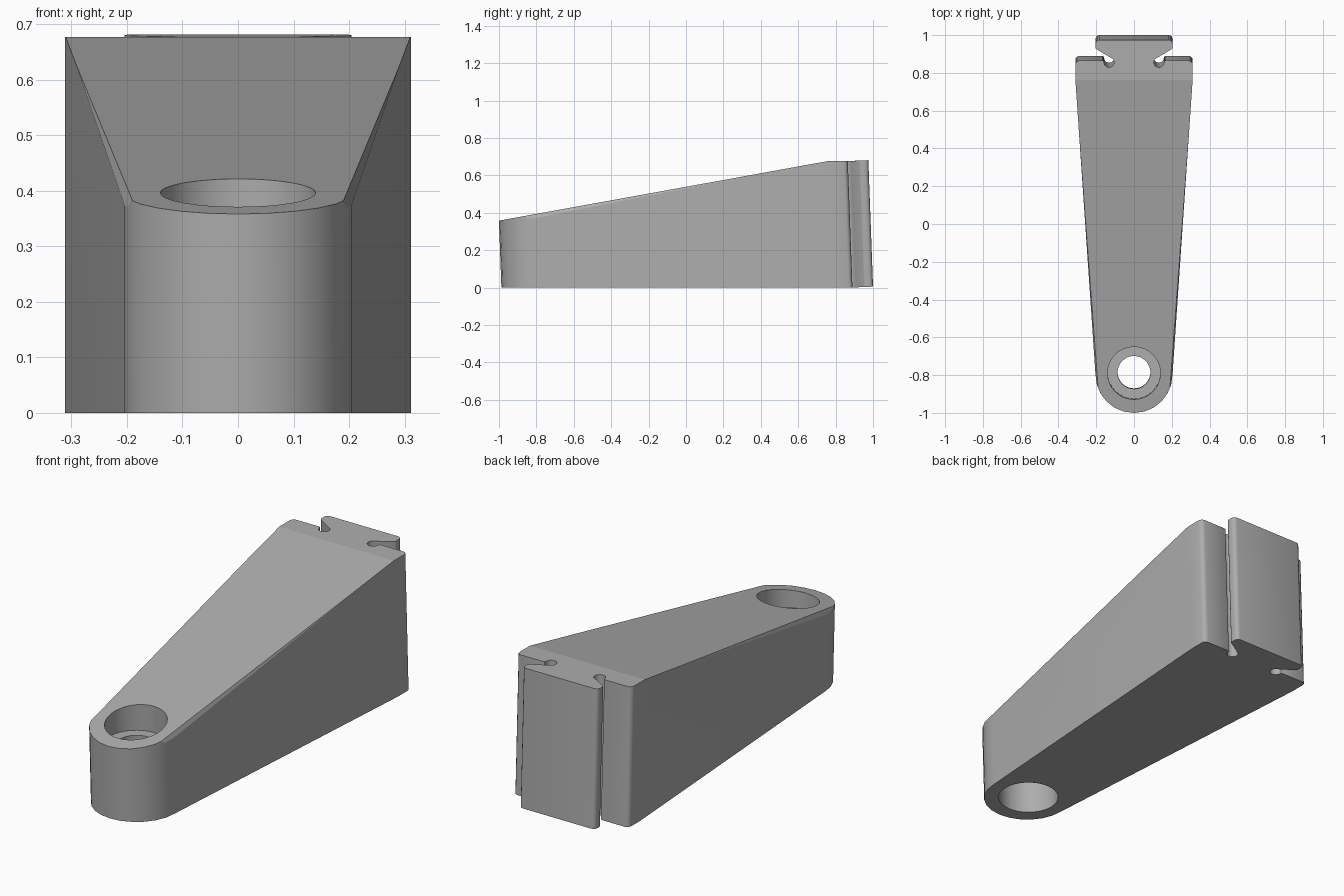
import bpy, bmesh, math
from mathutils import Vector

cube = bpy.data.objects.get("Cube")
if cube:
    bpy.data.objects.remove(cube, do_unlink=True)

LEAN = -0.037      # the upright walls lean slightly forward
TOP = 0.677

grey = bpy.data.materials.new("mid grey")
grey.use_nodes = True
colour = (0.42, 0.42, 0.42, 1)
grey.diffuse_color = colour
grey.node_tree.nodes["Principled BSDF"].inputs["Base Color"].default_value = colour


def lean(bm):
    for v in bm.verts:
        v.co.y += LEAN * v.co.z


def to_object(bm, name):
    bmesh.ops.recalc_face_normals(bm, faces=bm.faces)
    mesh = bpy.data.meshes.new(name)
    bm.to_mesh(mesh)
    bm.free()
    obj = bpy.data.objects.new(name, mesh)
    bpy.context.collection.objects.link(obj)
    mesh.materials.append(grey)
    return obj


def arc(cx, cy, r, start, end, steps):
    angles = [math.radians(start + (end - start) * i / steps) for i in range(steps + 1)]
    return [(cx + r * math.cos(a), cy + r * math.sin(a)) for a in angles]


def slice_off(bm, point, normal):
    """Cut away everything on the normal side and close the cut."""
    geom = bm.verts[:] + bm.edges[:] + bm.faces[:]
    bmesh.ops.bisect_plane(bm, geom=geom, dist=1e-5, plane_co=point,
                           plane_no=normal, clear_outer=True)
    rim = [e for e in bm.edges if e.is_boundary]
    bmesh.ops.holes_fill(bm, edges=rim, sides=0)


# Half outline: round nose, tapering side, back shoulder, keyhole, dovetail
half = arc(0, -0.783, 0.204, -90, 0, 6)
half += [(0.311, 0.797)]
half += arc(0.289, 0.868, 0.022, 0, 90, 3)
half += arc(0.167, 0.882, 0.008, 90, 180, 2)
half += arc(0.132, 0.881, 0.027, 0, -220, 8)
half += [(0.128, 0.908)]
half += arc(0.188, 0.962, 0.016, -45, 0, 2)
half += arc(0.184, 0.98, 0.02, 0, 90, 3)
outline = half + [(-x, y) for x, y in reversed(half) if x > 1e-4]

bm = bmesh.new()
base = bm.faces.new([bm.verts.new((x, y, 0)) for x, y in outline])
raised = bmesh.ops.extrude_face_region(bm, geom=[base])["geom"]
for v in raised:
    if isinstance(v, bmesh.types.BMVert):
        v.co.z = TOP
bmesh.ops.recalc_face_normals(bm, faces=bm.faces)
lean(bm)

# Sloping top, then narrow chamfers along both upper side edges
slice_off(bm, Vector((0, -1, 0.358)), Vector((0, -0.181, 1)))
for side in (1, -1):
    a = Vector((side * 0.313, 0.775, 0.68))
    low = Vector((side * 0.206, -0.8, 0.366))
    inner = Vector((side * 0.195, -0.8, 0.394))
    normal = (a - low).cross(inner - low)
    if normal.z < 0:
        normal.negate()
    slice_off(bm, a, normal)

# The dovetail sits a touch higher than the body
for v in bm.verts:
    v.co.z += 0.045 * max(0, v.co.y - 0.885)
body = to_object(bm, "tapered_bracket")


def drill(name, radius, low, high):
    bm = bmesh.new()
    bmesh.ops.create_cone(bm, cap_ends=True, segments=32, radius1=radius,
                          radius2=radius, depth=high - low)
    bmesh.ops.translate(bm, verts=bm.verts, vec=(0, -0.775, (low + high) / 2))
    lean(bm)
    cutter = to_object(bm, name)
    cutter.hide_render = True
    mod = body.modifiers.new(name, 'BOOLEAN')
    mod.operation = 'DIFFERENCE'
    mod.solver = 'EXACT'
    mod.object = cutter
    bpy.ops.object.modifier_apply(modifier=name)
    bpy.data.objects.remove(cutter, do_unlink=True)


# Stepped screw hole: wide from above and below, narrow through the web
bpy.context.view_layer.objects.active = body
body.select_set(True)
drill("upper_recess", 0.14, 0.29, 0.6)
drill("lower_recess", 0.14, -0.1, 0.22)
drill("through_hole", 0.087, -0.1, 0.6)

# Smooth round walls, flat top and bottom
bpy.ops.object.shade_smooth_by_angle(angle=math.radians(35))
for p in body.data.polygons:
    if abs(p.normal.z) > 0.3:
        p.use_smooth = False
